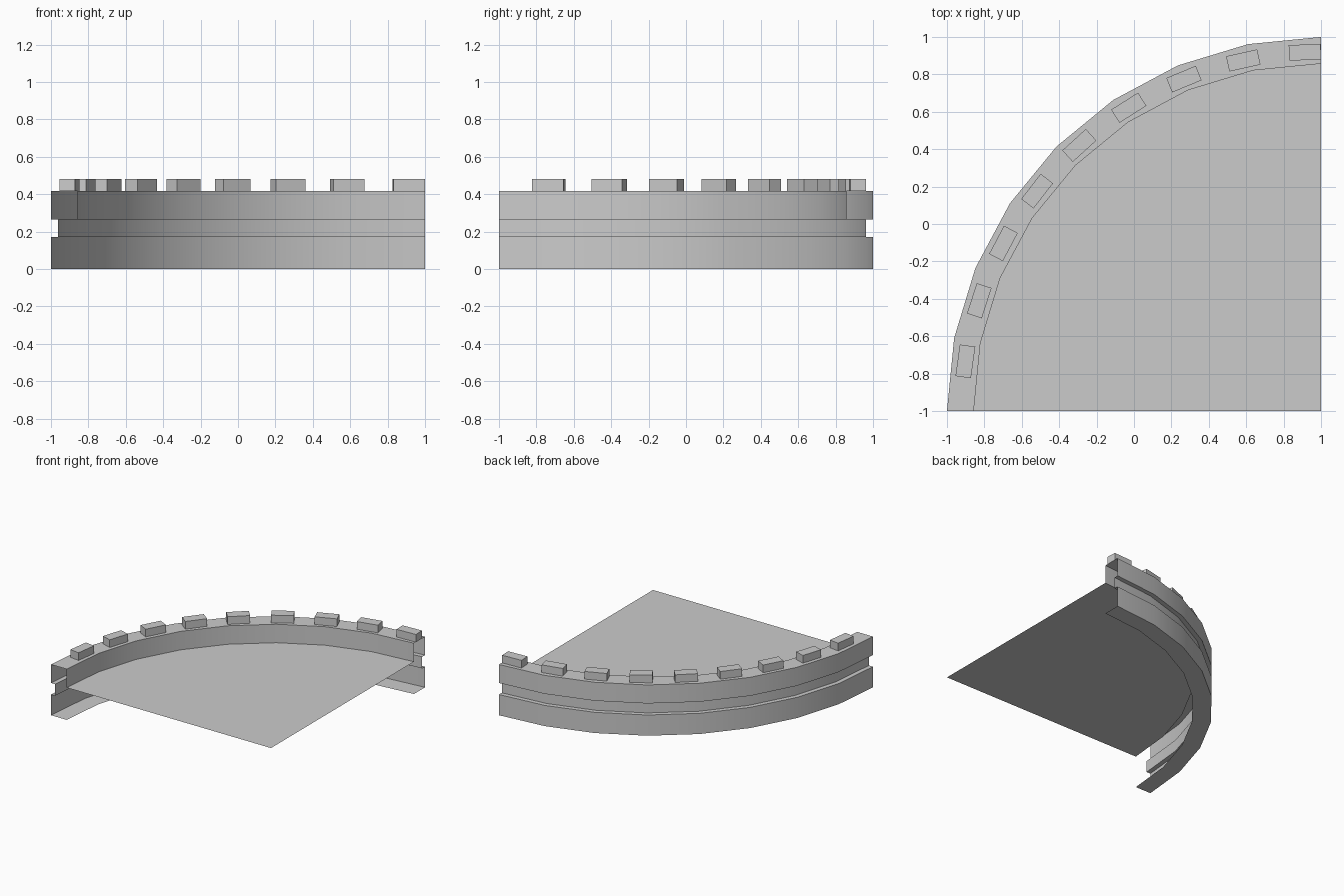
import bpy, bmesh, math
from mathutils import Matrix

if "Cube" in bpy.data.objects:
    bpy.data.objects.remove(bpy.data.objects["Cube"])

CX, CY = 1.0, -1.0      # centre of the quarter circle
SEGMENTS = 8
R_IN, R_OUT = 1.857, 2.0
LEDGE, TOP = 0.265, 0.417


def point(r, angle, z):
    """Polar point, angle measured from -x towards +y."""
    return (CX - r * math.cos(angle), CY + r * math.sin(angle), z)


def finish(name, bm, smooth=False):
    mesh = bpy.data.meshes.new(name)
    bm.to_mesh(mesh)
    bm.free()
    obj = bpy.data.objects.new(name, mesh)
    bpy.context.collection.objects.link(obj)
    if smooth:
        bpy.ops.object.select_all(action='DESELECT')
        obj.select_set(True)
        bpy.context.view_layer.objects.active = obj
        bpy.ops.object.shade_smooth_by_angle(angle=math.radians(30))
    return obj


angles = [math.radians(90) * i / SEGMENTS for i in range(SEGMENTS + 1)]

# Curved wall: open-ended shell swept from one stepped profile (radius, height)
profile = [(R_IN, LEDGE), (R_IN, TOP), (R_OUT, TOP), (R_OUT, LEDGE), (1.963, LEDGE),
           (1.963, 0.17), (R_OUT, 0.17), (R_OUT, 0), (R_IN, 0)]
bm = bmesh.new()
rings = [[bm.verts.new(point(r, a, z)) for r, z in profile] for a in angles]
for a, b in zip(rings, rings[1:]):
    for i in range(len(profile) - 1):
        bm.faces.new((a[i], a[i + 1], b[i + 1], b[i]))
bm.normal_update()
# make the top rim face upwards, and everything else with it
rim = max(bm.faces, key=lambda f: f.calc_center_median().z)
if rim.normal.z < 0:
    bmesh.ops.reverse_faces(bm, faces=bm.faces[:])
finish("curved_wall", bm, smooth=True)

# Floor: quarter disc meeting the foot of the inner wall
bm = bmesh.new()
arc = [bm.verts.new(point(R_IN, a, LEDGE)) for a in angles]
front = bm.verts.new((CX, CY, LEDGE))
face = bm.faces.new([front] + arc)
face.normal_update()
if face.normal.z < 0:
    face.normal_flip()
finish("floor", bm)

# Battlement blocks along the top of the wall
for i in range(9):
    a = math.radians(7.95 + 9.935 * i)
    bm = bmesh.new()
    bmesh.ops.create_cube(bm, size=1)
    bm.transform(Matrix.Translation(point(1.92, a, (TOP + 0.48) / 2))
                 @ Matrix.Rotation(-a, 4, 'Z')
                 @ Matrix.Diagonal((0.083, 0.17, 0.48 - TOP, 1)))
    finish(f"battlement_block_{i + 1}", bm)
